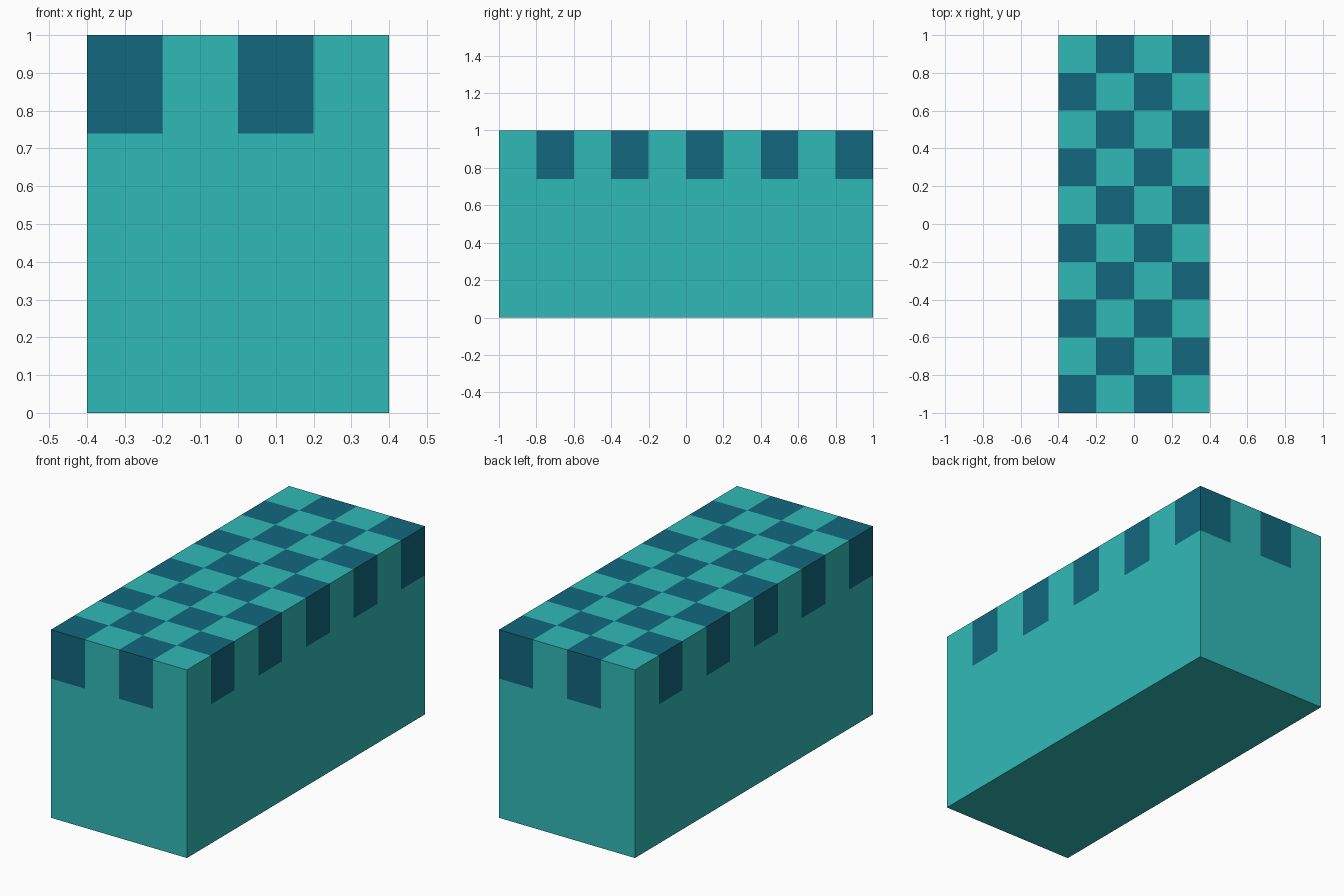
import bpy, bmesh
from math import floor
from mathutils import Matrix, Vector

if "Cube" in bpy.data.objects:
    bpy.data.objects.remove(bpy.data.objects["Cube"])

W, D, H = 0.8, 2.0, 1.0      # block size
CELL, BAND = 0.2, 0.74       # check size, height where the checks start


def material(name, color):
    m = bpy.data.materials.new(name)
    m.diffuse_color = (*color, 1)
    m.use_nodes = True
    m.node_tree.nodes["Principled BSDF"].inputs["Base Color"].default_value = m.diffuse_color
    return m


# Solid block standing on the ground
bm = bmesh.new()
bmesh.ops.create_cube(bm, size=1, matrix=Matrix.Translation((0, 0, H / 2)) @ Matrix.Diagonal((W, D, H, 1)))


def cut(faces, co, no):
    geom = set(faces)
    for f in faces:
        geom.update(f.edges, f.verts)
    bmesh.ops.bisect_plane(bm, geom=list(geom), plane_co=co, plane_no=no, dist=1e-5)


def upper_faces():
    return [f for f in bm.faces if f.calc_center_median().z > BAND]


# Split off the upper band, then slice it into checks
cut(bm.faces[:], Vector((0, 0, BAND)), Vector((0, 0, 1)))
for i in range(1, 4):
    cut(upper_faces(), Vector((-W / 2 + i * CELL, 0, 0)), Vector((1, 0, 0)))
for j in range(1, 10):
    cut(upper_faces(), Vector((0, -D / 2 + j * CELL, 0)), Vector((0, 1, 0)))

# Colour alternate checks, running from the top down the sides
for f in upper_faces():
    c = f.calc_center_median() - f.normal * 0.01
    i, j = floor((c.x + W / 2) / CELL), floor((c.y + D / 2) / CELL)
    f.material_index = 1 if (i + j) % 2 == 0 else 0

mesh = bpy.data.meshes.new("checkered_block")
bm.to_mesh(mesh)
bm.free()
mesh.materials.append(material("light_teal", (0.030, 0.491, 0.474)))
mesh.materials.append(material("dark_teal", (0.006, 0.138, 0.209)))
block = bpy.data.objects.new("checkered_block", mesh)
bpy.context.collection.objects.link(block)
